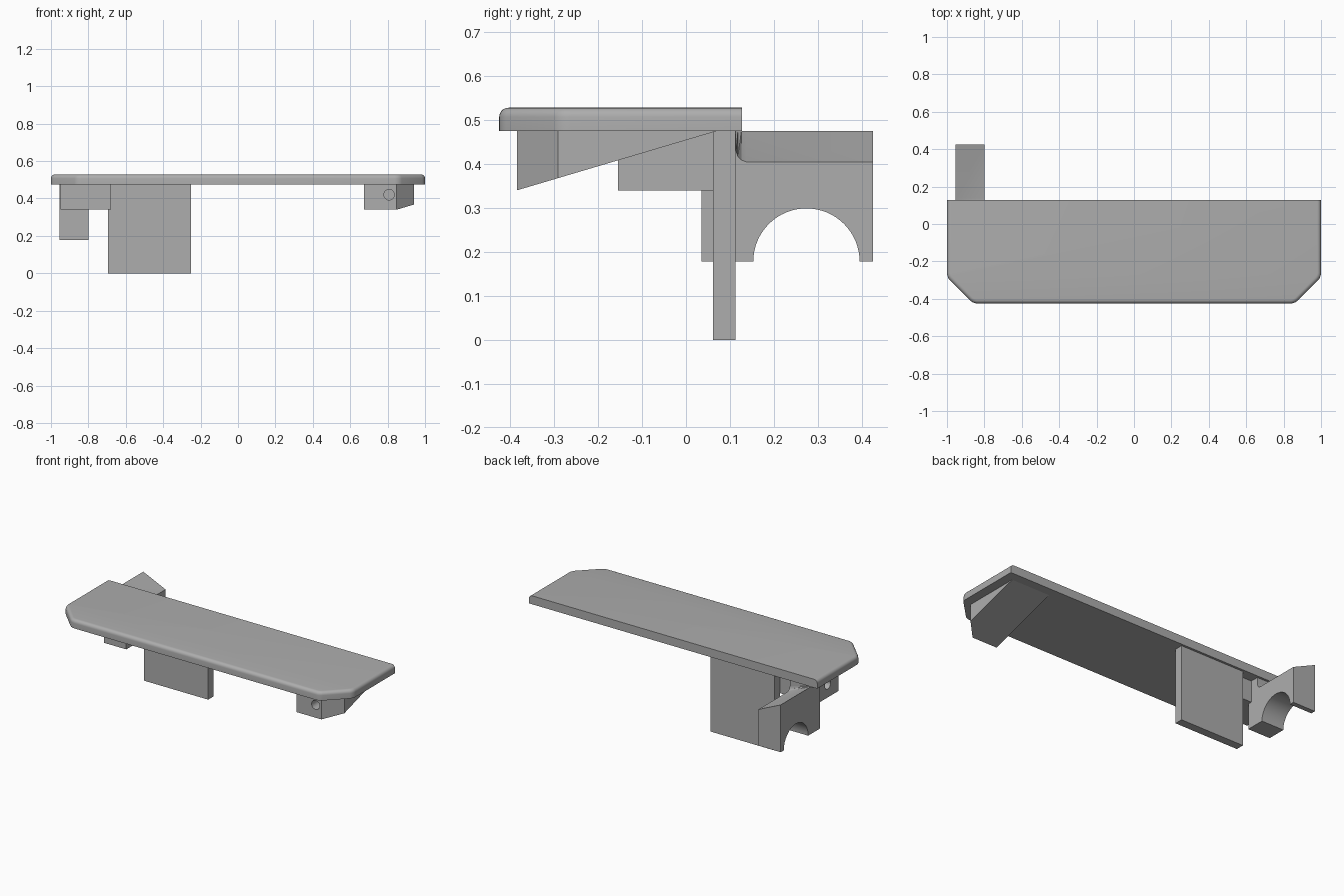
import bpy, bmesh, math
from mathutils import Vector, Matrix

if "Cube" in bpy.data.objects:
    bpy.data.objects.remove(bpy.data.objects["Cube"], do_unlink=True)

grey = bpy.data.materials.new("plain grey")
grey.use_nodes = True
COLOR = (0.42, 0.42, 0.42, 1)
grey.diffuse_color = COLOR
grey.node_tree.nodes["Principled BSDF"].inputs["Base Color"].default_value = COLOR


def finish(bm, name):
    bmesh.ops.recalc_face_normals(bm, faces=bm.faces)
    mesh = bpy.data.meshes.new(name)
    bm.to_mesh(mesh)
    bm.free()
    obj = bpy.data.objects.new(name, mesh)
    bpy.context.collection.objects.link(obj)
    mesh.materials.append(grey)
    return obj


def activate(obj):
    bpy.ops.object.select_all(action='DESELECT')
    obj.select_set(True)
    bpy.context.view_layer.objects.active = obj


def smooth(obj):
    activate(obj)
    bpy.ops.object.shade_smooth_by_angle(angle=math.radians(35))


def prism(points, place, shift):
    """Extrude a flat profile; place maps each 2D point into space."""
    bm = bmesh.new()
    face = bm.faces.new([bm.verts.new(place(*p)) for p in points])
    out = bmesh.ops.extrude_face_region(bm, geom=[face])
    bmesh.ops.translate(bm, vec=Vector(shift),
                        verts=[g for g in out["geom"] if isinstance(g, bmesh.types.BMVert)])
    return bm


def box(name, x, y, z):
    pts = [(x[0], y[0]), (x[1], y[0]), (x[1], y[1]), (x[0], y[1])]
    return finish(prism(pts, lambda a, b: (a, b, z[0]), (0, 0, z[1] - z[0])), name)


def drill(obj, center, rotation, radius, depth):
    """Cut a round blind hole."""
    bm = bmesh.new()
    bmesh.ops.create_cone(bm, cap_ends=True, segments=32, radius1=radius,
                          radius2=radius, depth=2 * depth,
                          matrix=Matrix.Translation(center) @ rotation)
    cutter = finish(bm, "hole_cutter")
    cutter.hide_render = True
    mod = obj.modifiers.new("hole", 'BOOLEAN')
    mod.operation, mod.solver, mod.object = 'DIFFERENCE', 'EXACT', cutter
    activate(obj)
    bpy.ops.object.modifier_apply(modifier=mod.name)
    bpy.data.objects.remove(cutter, do_unlink=True)
    smooth(obj)


BACK, UNDER, TOP = 0.127, 0.475, 0.528

# Shelf slab with clipped front corners and rounded top rim
outline = [(-1, BACK), (-1, -0.285), (-0.86, -0.425),
           (0.86, -0.425), (1, -0.285), (1, BACK)]
bm = prism(outline, lambda x, y: (x, y, UNDER), (0, 0, TOP - UNDER))
upright = [e for e in bm.edges
           if abs(e.verts[0].co.z - e.verts[1].co.z) > 0.01 and e.verts[0].co.y < 0]
bmesh.ops.bevel(bm, geom=upright, offset=0.022, segments=4, profile=0.5, affect='EDGES')
rim = [e for e in bm.edges if all(v.co.z > TOP - 0.001 for v in e.verts)
       and min(v.co.y for v in e.verts) < BACK - 0.01]
bmesh.ops.bevel(bm, geom=rim, offset=0.021, segments=5, profile=0.5, affect='EDGES')
smooth(finish(bm, "shelf_slab"))

# Hanging plate
box("hanging_plate", (-0.695, -0.25), (0.061, 0.113), (0, UNDER))

# Mounting block with a hole in its outer side
block = box("mounting_block", (-0.95, -0.68), (-0.155, 0.061), (0.34, UNDER))
drill(block, (-0.95, -0.048, 0.42), Matrix.Rotation(math.pi / 2, 4, 'Y'), 0.028, 0.12)

# Clip bracket: arch below, top sloping down towards the inside
LEFT, RIGHT, FOOT = -0.955, -0.8, 0.178
drops = {0.425: 0.07, 0.137: 0.07, 0.126: 0.066, 0.118: 0.058, 0.114: 0.045, 0.113: 0}
arch = [(0.274 + 0.121 * math.cos(math.pi * (1 - i / 32)),
         FOOT + 0.121 * math.sin(math.pi * i / 32)) for i in range(33)]
profile = [(0.035, FOOT)] + arch + [(0.425, FOOT)]
profile += [(y, UNDER) for y in drops] + [(0.035, UNDER)]
bm = prism(profile, lambda y, z: (LEFT, y, z), (RIGHT - LEFT, 0, 0))
for v in bm.verts:
    if v.co.x > LEFT + 0.01 and v.co.z > UNDER - 0.001:
        v.co.z -= next((d for y, d in drops.items() if abs(y - v.co.y) < 1e-4), 0)
bmesh.ops.triangulate(bm, faces=[f for f in bm.faces if len(f.verts) == 4
                                 and f.calc_center_median().z > 0.4])
smooth(finish(bm, "clip_bracket"))

# Wedge support with a clipped corner, a sloping underside and a front hole
FRONT, TIP = -0.385, 0.07
footprint = [(0.675, FRONT), (0.848, FRONT), (0.942, -0.291), (0.942, TIP), (0.675, TIP)]
bm = prism(footprint, lambda x, y: (x, y, UNDER), (0, 0, -0.135))
for v in bm.verts:
    if v.co.z < UNDER - 0.01:
        v.co.z = UNDER - 0.135 * (TIP - v.co.y) / (TIP - FRONT)
bmesh.ops.remove_doubles(bm, verts=bm.verts, dist=0.001)
wedge = finish(bm, "wedge_support")
drill(wedge, (0.808, FRONT, 0.42), Matrix.Rotation(math.pi / 2, 4, 'X'), 0.028, 0.12)
